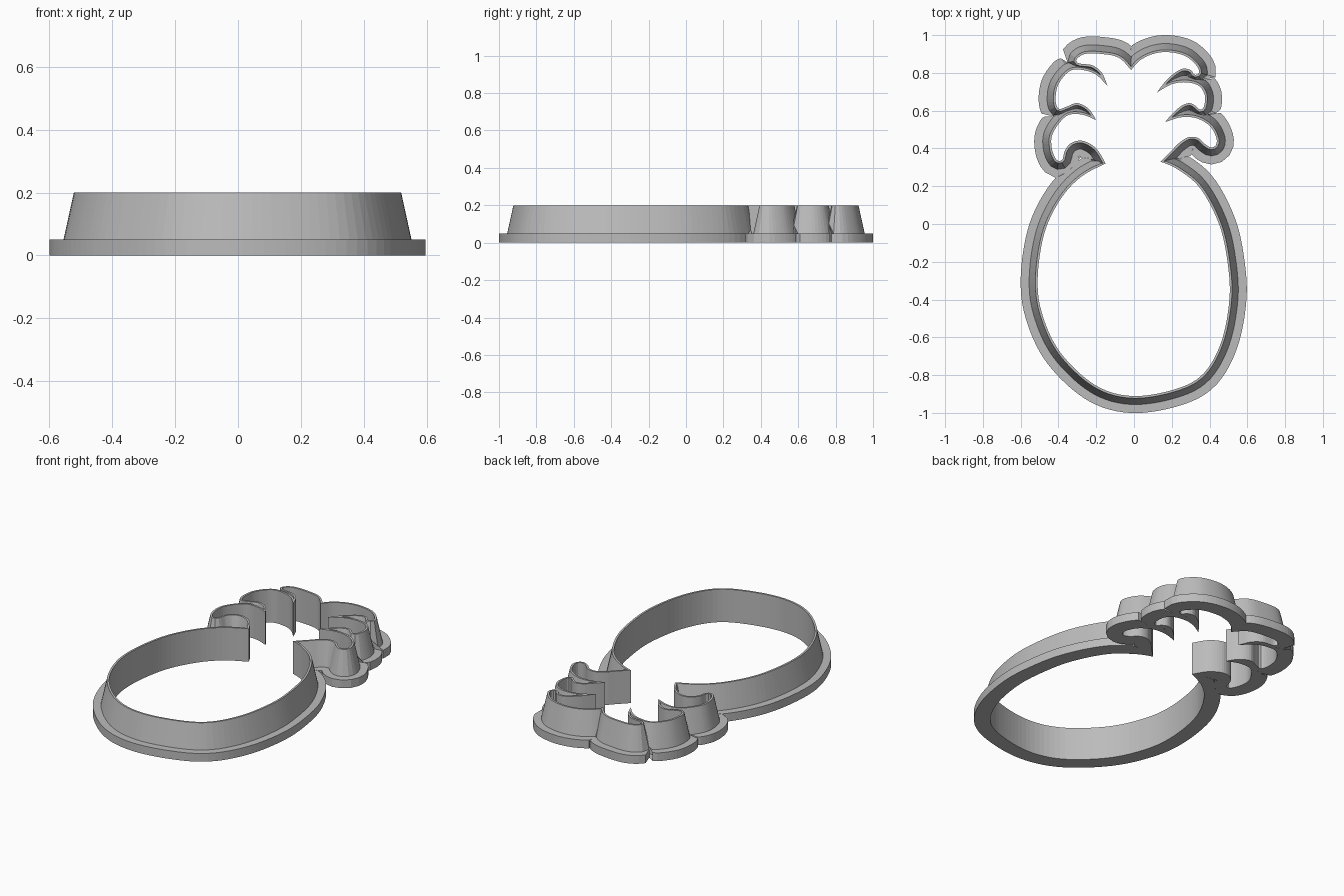
import bpy
import bmesh
from mathutils import Vector

cube = bpy.data.objects.get("Cube")
if cube:
    bpy.data.objects.remove(cube, do_unlink=True)

# Sharp corners where neighbouring shapes meet, in hundredths of a unit
BODY_R, BODY_L = (14, 33), (-15, 32)
LOW_L, MID_L, CROWN = (-20, 55), (-14, 73), (-1.5, 81.5)
MID_R, LOW_R = (12, 69.5), (16.5, 54)

# Smooth spans of the cutting edge, clockwise from the right end of the fruit
fruit = [BODY_R, (23, 29), (35, 19), (45, 0), (49.5, -20), (50.5, -40), (46, -63),
         (36, -80), (20, -88), (-2, -91), (-21, -85), (-39, -68), (-48.5, -48),
         (-51, -29), (-47.5, -5), (-39, 13), (-28, 25), BODY_L]
low_leaf_left = [BODY_L, (-20, 40), (-27, 44), (-33, 43), (-36.5, 39), (-38, 34),
                 (-41, 34), (-43.5, 40), (-43, 48), (-36, 57), (-28, 58), LOW_L]
mid_leaf_left = [LOW_L, (-24, 61), (-30, 64), (-36, 62), (-40, 61), (-41.5, 66),
                 (-40, 74), (-34, 81), (-27, 81.5), (-20, 79), MID_L]
top_leaf_left = [MID_L, (-17, 80), (-22, 84), (-29, 85), (-30.5, 87), (-26, 90),
                 (-17, 90), (-8, 88), CROWN]
top_leaf_right = [CROWN, (3, 86.5), (10, 90), (18, 91), (27, 89), (33, 84), (34.5, 80),
                  (32, 79), (30, 81.5), (25, 82), (18, 77), MID_R]
mid_leaf_right = [MID_R, (20, 74), (28, 75), (34.5, 73), (37.5, 68), (37, 62), (35, 60.5),
                  (32, 63), (29, 64), (25, 62.5), (20, 58), LOW_R]
low_leaf_right = [LOW_R, (25, 56.5), (33, 56), (40, 52), (43.5, 46), (43.5, 42), (41, 40.5),
                  (38, 42), (34, 45.5), (29, 46), (24, 43), (20, 39), BODY_R]


def spline(span):
    """Dense smooth curve through the points of one span."""
    p = [Vector(q) / 100 for q in span]
    p = [p[0]] + p + [p[-1]]
    out = []
    for a, b, c, d in zip(p, p[1:], p[2:], p[3:]):
        for k in range(20):
            t = k / 20
            out.append(b + (c - a) * t / 2 + (a * 2 - b * 5 + c * 4 - d) * t * t / 2
                       + (b * 3 - a - c * 3 + d) * t ** 3 / 2)
    return out + [p[-1]]


def resample(path, step):
    """Evenly spaced points along a path, without the last one."""
    lengths = [(b - a).length for a, b in zip(path, path[1:])]
    count = max(2, round(sum(lengths) / step))
    gap = sum(lengths) / count
    out, run = [], 0.0
    for a, b, size in zip(path, path[1:], lengths):
        while len(out) < count and size > 0 and len(out) * gap <= run + size:
            out.append(a.lerp(b, (len(out) * gap - run) / size))
        run += size
    return out


outline = resample(spline(fruit), 0.03)
for leaf in (low_leaf_left, mid_leaf_left, top_leaf_left,
             top_leaf_right, mid_leaf_right, low_leaf_right):
    outline += resample(spline(leaf), 0.013)
n = len(outline)

# Outward direction at each point, and the room before meeting the opposite wall
normals, rooms = [], []
for i, p in enumerate(outline):
    t = (p - outline[i - 1]).normalized() + (outline[(i + 1) % n] - p).normalized()
    normal = Vector((-t.y, t.x)).normalized()
    room = 1.0
    for q in outline:
        d = q - p
        ahead = d.dot(normal)
        if ahead > 1e-6:
            room = min(room, d.length_squared / (2 * ahead))
    normals.append(normal)
    rooms.append(room)

# Cross-section: upright inside, thin lip, sloped outside, flat flange
LIP, WALL, FLANGE = 0.012, 0.045, 0.09
TOP, BASE = 0.2, 0.05
bm = bmesh.new()
rings = []
for p, normal, room in zip(outline, normals, rooms):
    valley = BASE + (TOP - BASE) * max(0, WALL - room) / (WALL - LIP)
    valley = min(TOP, valley)
    section = [(0, 0), (0, TOP), (LIP, TOP), (WALL, valley), (FLANGE, valley), (FLANGE, 0)]
    ring = []
    for offset, z in section:
        xy = p + normal * min(offset, room)
        ring.append(bm.verts.new((xy.x, xy.y, z)))
    rings.append(ring)

for i in range(n):
    k = (i + 1) % n
    for j in range(6):
        # No outer rim where neighbouring walls join
        if j == 4 and max(rooms[i], rooms[k]) < FLANGE:
            continue
        m = (j + 1) % 6
        bm.faces.new((rings[i][j], rings[k][j], rings[k][m], rings[i][m]))
bmesh.ops.remove_doubles(bm, verts=bm.verts[:], dist=0.0002)

mesh = bpy.data.meshes.new("cookie_cutter")
bm.to_mesh(mesh)
bm.free()
cutter = bpy.data.objects.new("cookie_cutter", mesh)
bpy.context.collection.objects.link(cutter)

# Plain grey plastic
grey = bpy.data.materials.new("grey_plastic")
grey.use_nodes = True
grey.diffuse_color = (0.5, 0.5, 0.5, 1)
grey.node_tree.nodes["Principled BSDF"].inputs["Base Color"].default_value = (0.5, 0.5, 0.5, 1)
mesh.materials.append(grey)
